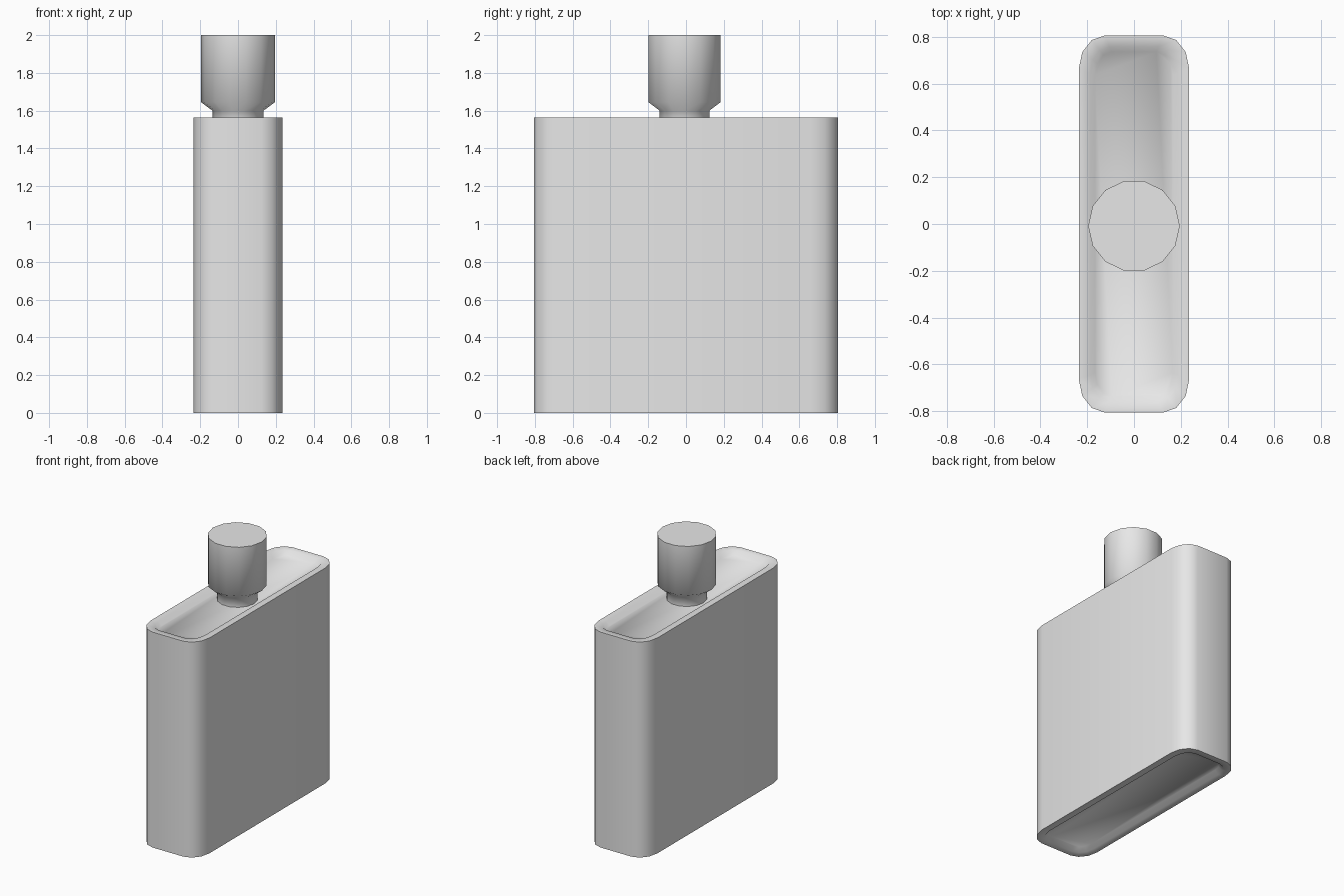
import bpy
import bmesh
from math import sin, cos, tau, radians

if "Cube" in bpy.data.objects:
    bpy.data.objects.remove(bpy.data.objects["Cube"])

grey = bpy.data.materials.new("plain grey")
grey.use_nodes = True
grey.diffuse_color = (0.8, 0.8, 0.8, 1)
grey.node_tree.nodes["Principled BSDF"].inputs["Base Color"].default_value = (0.8, 0.8, 0.8, 1)

HALF_X, HALF_Y, HEIGHT = 0.236, 0.806, 1.565
RECESS = 0.03


def loft(name, rings):
    """Skin a stack of equal rings and close both ends."""
    bm = bmesh.new()
    loops = [[bm.verts.new(p) for p in ring] for ring in rings]
    n = len(loops[0])
    for a, b in zip(loops, loops[1:]):
        for i in range(n):
            j = (i + 1) % n
            bm.faces.new((a[i], a[j], b[j], b[i]))
    bm.faces.new(loops[0][::-1])
    bm.faces.new(loops[-1])
    bmesh.ops.recalc_face_normals(bm, faces=bm.faces)
    mesh = bpy.data.meshes.new(name)
    bm.to_mesh(mesh)
    bm.free()
    mesh.materials.append(grey)
    obj = bpy.data.objects.new(name, mesh)
    bpy.context.collection.objects.link(obj)
    bpy.ops.object.select_all(action="DESELECT")
    obj.select_set(True)
    bpy.context.view_layer.objects.active = obj
    bpy.ops.object.shade_smooth_by_angle(angle=radians(65))
    return obj


def rounded_ring(inset, z):
    """Rounded rectangle with three facets on each corner."""
    rx, ry = 0.112 - inset * 0.6, 0.142 - inset * 0.6
    cx, cy = HALF_X - inset - rx, HALF_Y - inset - ry
    ring = []
    for corner, (sx, sy) in enumerate(((1, 1), (-1, 1), (-1, -1), (1, -1))):
        for k in range(4):
            a = tau * (corner + k / 3) / 4
            ring.append((sx * cx + rx * cos(a), sy * cy + ry * sin(a), z))
    return ring


def circle_ring(radius, z, sides=14):
    return [(radius * cos(tau * i / sides), radius * sin(tau * i / sides) - 0.008, z)
            for i in range(sides)]


# Flat bottle with a raised rim around the sunken top and base
rim = [(0.07, RECESS), (0.048, 0), (0, 0)]
loft("bottle_body",
     [rounded_ring(i, d) for i, d in rim]
     + [rounded_ring(i, HEIGHT - d) for i, d in reversed(rim)])

# Neck flaring into the cap
loft("neck_and_cap", [circle_ring(r, z) for r, z in (
    (0.135, HEIGHT - RECESS), (0.135, 1.6), (0.196, 1.645), (0.196, 2.0))])
